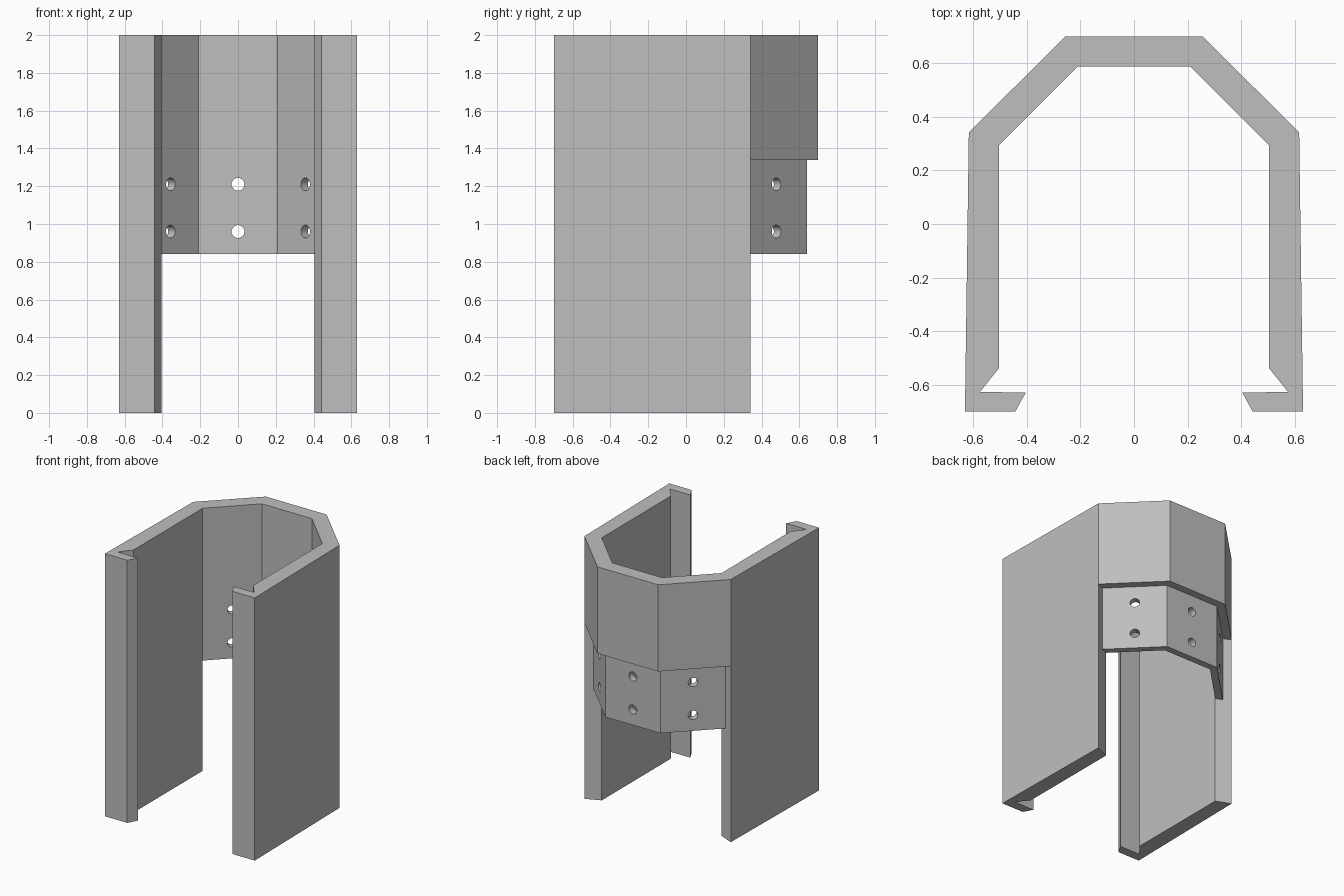
import bpy, bmesh, math
from mathutils import Vector

cube = bpy.data.objects.get("Cube")
if cube:
    bpy.data.objects.remove(cube)

grey = bpy.data.materials.new("plain grey")
grey.use_nodes = True
colour = (0.52, 0.52, 0.52, 1)
grey.diffuse_color = colour
grey.node_tree.nodes["Principled BSDF"].inputs["Base Color"].default_value = colour

# Plan points on the +x half
side_in, side_out = Vector((0.504, 0.294)), Vector((0.6165, 0.342))
back_in, back_out = Vector((0.21, 0.588)), Vector((0.256, 0.70))
BAND = 0.464          # share of the wall thickness kept in the lower band
side_mid = side_in.lerp(side_out, BAND)
back_mid = back_in.lerp(back_out, BAND)
hook = [(0.631, -0.70), (0.443, -0.70), (0.404, -0.629), (0.575, -0.627), (0.504, -0.538)]
leg = [side_in, side_mid, side_out] + hook
LEG_Z, BAND_Z, WALL_Z = 0, 0.84, 1.34
TOP = 2


def mirrored(points):
    return [(-p[0], p[1]) for p in points]


bm = bmesh.new()


def prism(points, z0, z1):
    rings = [[bm.verts.new((p[0], p[1], z)) for p in points] for z in (z0, z1)]
    bm.faces.new(rings[0])
    bm.faces.new(rings[1])
    n = len(points)
    for i in range(n):
        j = (i + 1) % n
        bm.faces.new((rings[0][i], rings[0][j], rings[1][j], rings[1][i]))


# Stack prisms: legs full height, thin band above its edge, thick wall on top
levels = [LEG_Z, BAND_Z, WALL_Z, TOP]
inner = [side_in, back_in, back_mid, side_mid]
outer = [side_mid, back_mid, back_out, side_out]
back_inner = [back_in, back_mid] + mirrored([back_mid, back_in])
back_outer = [back_mid, back_out] + mirrored([back_out, back_mid])
for z0, z1 in zip(levels, levels[1:]):
    cells = [leg, mirrored(leg)]
    if z0 >= BAND_Z:
        cells += [inner, mirrored(inner), back_inner]
    if z0 >= WALL_Z:
        cells += [outer, mirrored(outer), back_outer]
    for cell in cells:
        prism(cell, z0, z1)

# Weld the prisms into one solid and drop the walls between them
bmesh.ops.remove_doubles(bm, verts=bm.verts, dist=0.0005)
shared = {}
for f in bm.faces:
    shared.setdefault(frozenset(f.verts), []).append(f)
inside = [f for group in shared.values() if len(group) > 1 for f in group]
bmesh.ops.delete(bm, geom=inside, context='FACES')
bmesh.ops.recalc_face_normals(bm, faces=bm.faces)
bmesh.ops.dissolve_limit(bm, angle_limit=math.radians(0.5), verts=bm.verts, edges=bm.edges)

mesh = bpy.data.meshes.new("sleeve_shell")
bm.to_mesh(mesh)
bm.free()
mesh.materials.append(grey)
shell = bpy.data.objects.new("sleeve_shell", mesh)
bpy.context.collection.objects.link(shell)

# Two rows of screw holes through the three band panels
diagonal = (side_in + back_in) / 2
panels = [(0, 0.61, 0), (diagonal.x, diagonal.y, -45), (-diagonal.x, diagonal.y, 45)]
bpy.context.view_layer.objects.active = shell
for z in (0.96, 1.21):
    for x, y, turn in panels:
        bpy.ops.mesh.primitive_cylinder_add(
            vertices=32, radius=0.034, depth=0.3, location=(x, y, z),
            rotation=(math.radians(90), 0, math.radians(turn)))
        drill = bpy.context.object
        drill.name = "hole_cutter"
        drill.hide_render = True
        drill.data.materials.append(grey)
        cut = shell.modifiers.new("hole", 'BOOLEAN')
        cut.operation = 'DIFFERENCE'
        cut.solver = 'EXACT'
        cut.object = drill
        bpy.context.view_layer.objects.active = shell
        bpy.ops.object.modifier_apply(modifier=cut.name)
        bpy.data.objects.remove(drill)

# Round hole walls shade smoothly, panel edges stay sharp
bpy.ops.object.select_all(action='DESELECT')
shell.select_set(True)
bpy.context.view_layer.objects.active = shell
bpy.ops.object.shade_smooth_by_angle(angle=math.radians(30))
